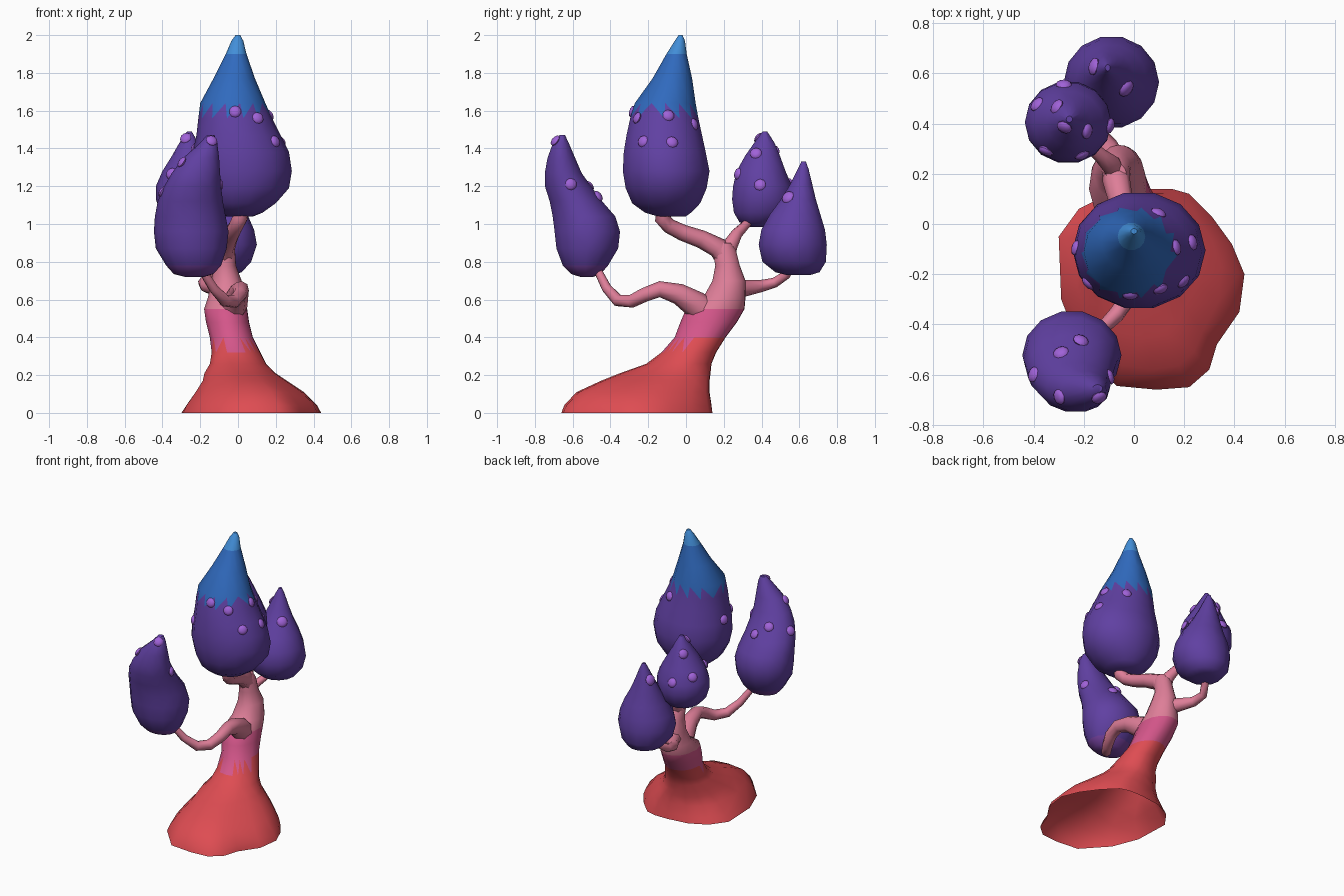
import bpy, bmesh, math
from mathutils import Vector, Matrix
from mathutils.bvhtree import BVHTree


def material(name, *rgb):
    m = bpy.data.materials.new(name)
    m.diffuse_color = [(c / 255 / 12.92 if c < 11 else ((c / 255 + 0.055) / 1.055) ** 2.4) for c in rgb] + [1]
    return m


RED = material("coral red", 222, 76, 82)
ROSE = material("rose", 212, 86, 138)
PINK = material("light pink", 222, 126, 152)
PURPLE = material("purple", 96, 64, 162)
PLUM = material("plum", 118, 66, 160)
LILAC = material("lilac", 160, 98, 216)
BLUE = material("blue", 48, 106, 190)
SKY = material("sky blue", 66, 142, 216)


def finish(name, bm, mats, rule=None, angle=50):
    """Turn a bmesh into a smooth object, colouring faces by their centre."""
    bmesh.ops.triangulate(bm, faces=bm.faces[:])
    bm.normal_update()
    for f in bm.faces:
        f.material_index = rule(f.calc_center_median()) if rule else 0
    me = bpy.data.meshes.new(name)
    bm.to_mesh(me)
    bm.free()
    for m in mats:
        me.materials.append(m)
    ob = bpy.data.objects.new(name, me)
    bpy.context.collection.objects.link(ob)
    bpy.ops.object.select_all(action='DESELECT')
    ob.select_set(True)
    bpy.context.view_layer.objects.active = ob
    bpy.ops.object.shade_smooth_by_angle(angle=math.radians(angle))
    return ob


def skin(rings, cap_start=True, cap_end=True):
    """Bridge a list of equally long point rings."""
    bm = bmesh.new()
    vs = [[bm.verts.new(p) for p in r] for r in rings]
    n = len(vs[0])
    for a, b in zip(vs, vs[1:]):
        for i in range(n):
            j = (i + 1) % n
            bm.faces.new((a[i], a[j], b[j], b[i]))
    if cap_start:
        bm.faces.new(vs[0][::-1])
    if cap_end:
        bm.faces.new(vs[-1])
    return bm


def box_ring(z, x0, x1, y0, y1, shape):
    """Fit a unit outline (-1..1) into a box at height z."""
    return [((x0 + x1) / 2 + u * (x1 - x0) / 2, (y0 + y1) / 2 + v * (y1 - y0) / 2, z) for u, v in shape]


def circle(n):
    return [(math.cos(math.tau * i / n), math.sin(math.tau * i / n)) for i in range(n)]


def tube(name, path):
    """Tapered branch along (x, y, z, radius) points."""
    pts = [Vector(p[:3]) for p in path]
    rings, side = [], Vector((1, 0, 0))
    for i, p in enumerate(pts):
        t = (pts[min(i + 1, len(pts) - 1)] - pts[max(i - 1, 0)]).normalized()
        side = (side - t * side.dot(t)).normalized()
        up = t.cross(side)
        rings.append([p + (side * u + up * v) * path[i][3] for u, v in circle(8)])
    finish(name, skin(rings), [PINK])


def pod(name, levels, spots, mats, rule=None, size=0.032):
    """Drop-shaped pod from (z, x0, x1, y0, y1) levels, with flat bumps on it."""
    ob = finish(name, skin([box_ring(*l, circle(14)) for l in levels]), mats, rule)
    tree = BVHTree.FromPolygons([v.co for v in ob.data.vertices], [p.vertices[:] for p in ob.data.polygons])
    bm = bmesh.new()
    for s in spots:
        loc, nor, _, _ = tree.find_nearest(Vector(s))
        m = Matrix.Translation(loc) @ nor.to_track_quat('Z', 'Y').to_matrix().to_4x4()
        bmesh.ops.create_uvsphere(bm, u_segments=10, v_segments=6, radius=size,
                                  matrix=m @ Matrix.Diagonal((1, 1, 0.5, 1)))
    finish(name + "_spots", bm, [LILAC])


# Root mound and trunk: footprint outline blending into round sections, open below
foot = [(0.44, -0.2), (0.39, -0.08), (0.31, 0.03), (0.22, 0.12), (0.15, 0.14), (0.05, 0.14), (-0.1, 0.12),
        (-0.22, 0.06), (-0.30, -0.05), (-0.29, -0.3), (-0.22, -0.48), (-0.07, -0.645), (0.09, -0.66),
        (0.22, -0.65), (0.3, -0.58), (0.33, -0.48), (0.42, -0.35)]
foot = [((x - 0.07) / 0.37, (y + 0.26) / 0.4) for x, y in foot]
round_ = [Vector(p).normalized() for p in foot]
trunk_levels = [(0, -0.30, 0.44, -0.66, 0.14), (0.04, -0.28, 0.42, -0.645, 0.135),
                (0.11, -0.23, 0.35, -0.58, 0.125), (0.17, -0.19, 0.26, -0.45, 0.125),
                (0.21, -0.18, 0.20, -0.35, 0.13), (0.26, -0.15, 0.15, -0.21, 0.135),
                (0.32, -0.14, 0.12, -0.13, 0.16), (0.40, -0.15, 0.08, -0.06, 0.21),
                (0.48, -0.17, 0.06, -0.03, 0.27), (0.55, -0.18, 0.05, 0.00, 0.31),
                (0.61, -0.16, 0.04, 0.09, 0.315), (0.70, -0.14, 0.02, 0.14, 0.315),
                (0.78, -0.13, -0.01, 0.155, 0.285), (0.86, -0.125, -0.015, 0.14, 0.265),
                (0.90, -0.10, -0.03, 0.15, 0.24)]
sections = []
for i, lv in enumerate(trunk_levels):
    k = min(1, i / 6)
    sections.append(box_ring(*lv, [Vector(a).lerp(b, k) for a, b in zip(foot, round_)]))
finish("root_and_trunk", skin(sections, cap_start=False), [RED, ROSE, PINK],
       lambda c: 0 if c.z < 0.38 + 0.2 * (c.y - 0.07) else 1 if c.z < 0.55 else 2, 60)

# Branches
tube("crown_branch", [(-0.07, 0.22, 0.80, 0.055), (-0.07, 0.17, 0.875, 0.055), (-0.05, 0.08, 0.92, 0.048),
                      (-0.03, -0.02, 0.955, 0.043), (-0.01, -0.09, 0.99, 0.04), (0.01, -0.125, 1.03, 0.042),
                      (0.02, -0.12, 1.08, 0.04)])
tube("front_branch", [(-0.05, 0.12, 0.52, 0.08), (-0.02, 0.05, 0.575, 0.072), (0.0, -0.04, 0.63, 0.056),
                      (0.015, -0.14, 0.655, 0.043), (0.01, -0.22, 0.625, 0.038), (-0.02, -0.29, 0.59, 0.035),
                      (-0.07, -0.36, 0.595, 0.033), (-0.13, -0.42, 0.66, 0.026), (-0.18, -0.46, 0.74, 0.022),
                      (-0.21, -0.49, 0.80, 0.02)])
tube("left_branch", [(-0.07, 0.20, 0.80, 0.05), (-0.09, 0.235, 0.89, 0.04), (-0.13, 0.27, 0.95, 0.03),
                     (-0.19, 0.32, 1.0, 0.023), (-0.24, 0.36, 1.04, 0.02)])
tube("back_branch", [(-0.07, 0.22, 0.66, 0.06), (-0.11, 0.31, 0.66, 0.045), (-0.17, 0.39, 0.67, 0.033),
                     (-0.185, 0.47, 0.69, 0.027), (-0.15, 0.53, 0.73, 0.024), (-0.12, 0.56, 0.79, 0.02)])

# Crown pod with a blue cap and pale tip
pod("crown_pod",
    [(1.04, -0.06, 0.08, -0.15, 0.0), (1.06, -0.12, 0.13, -0.22, 0.03), (1.11, -0.18, 0.20, -0.29, 0.08),
     (1.19, -0.225, 0.27, -0.325, 0.115), (1.28, -0.245, 0.285, -0.34, 0.13), (1.38, -0.24, 0.27, -0.335, 0.11),
     (1.47, -0.22, 0.225, -0.32, 0.09), (1.56, -0.21, 0.18, -0.30, 0.07), (1.64, -0.20, 0.145, -0.275, 0.055),
     (1.77, -0.13, 0.09, -0.18, 0.035), (1.90, -0.065, 0.045, -0.105, 0.005), (1.97, -0.035, 0.028, -0.06, -0.005),
     (2.0, -0.012, 0.012, -0.04, -0.018)],
    [(-0.015, -0.30, 1.60), (0.115, -0.28, 1.57), (0.22, -0.25, 1.45), (0.18, -0.09, 1.58), (0.245, -0.07, 1.44),
     (0.10, 0.05, 1.53), (-0.25, -0.09, 1.40), (-0.22, -0.27, 1.42)],
    [PURPLE, BLUE, SKY], lambda c: 0 if c.z < 1.60 else 1 if c.z < 1.91 else 2)

# Front pod, leaning forward, with a plum underside
pod("front_pod",
    [(0.72, -0.28, -0.18, -0.56, -0.49), (0.735, -0.34, -0.13, -0.61, -0.45), (0.78, -0.38, -0.09, -0.655, -0.41),
     (0.87, -0.435, -0.06, -0.69, -0.355), (0.96, -0.445, -0.05, -0.70, -0.345), (1.04, -0.44, -0.065, -0.71, -0.37),
     (1.12, -0.425, -0.08, -0.725, -0.44), (1.20, -0.39, -0.09, -0.75, -0.50), (1.27, -0.35, -0.095, -0.75, -0.55),
     (1.35, -0.29, -0.10, -0.735, -0.585), (1.43, -0.20, -0.11, -0.705, -0.62), (1.47, -0.165, -0.125, -0.67, -0.64)],
    [(-0.14, -0.69, 1.44), (-0.10, -0.61, 1.21), (-0.30, -0.69, 1.33), (-0.40, -0.60, 1.17), (-0.21, -0.42, 1.18),
     (-0.30, -0.49, 1.22)],
    [PURPLE, PLUM], lambda c: 1 if c.z < 0.768 else 0)

# Left pod
pod("left_pod",
    [(0.985, -0.29, -0.20, 0.34, 0.42), (1.01, -0.36, -0.15, 0.28, 0.50), (1.06, -0.41, -0.11, 0.25, 0.55),
     (1.13, -0.435, -0.09, 0.24, 0.57), (1.20, -0.435, -0.09, 0.245, 0.565), (1.28, -0.40, -0.12, 0.265, 0.53),
     (1.36, -0.35, -0.17, 0.31, 0.50), (1.43, -0.31, -0.21, 0.36, 0.47), (1.49, -0.27, -0.245, 0.405, 0.43)],
    [(-0.28, 0.38, 1.46), (-0.18, 0.365, 1.38), (-0.09, 0.39, 1.21), (-0.20, 0.26, 1.27), (-0.36, 0.28, 1.27),
     (-0.39, 0.48, 1.25), (-0.31, 0.47, 1.39), (-0.28, 0.575, 1.22)], [PURPLE])

# Back pod
pod("back_pod",
    [(0.73, -0.15, -0.03, 0.53, 0.66), (0.745, -0.21, 0.02, 0.47, 0.71), (0.80, -0.26, 0.07, 0.40, 0.745),
     (0.89, -0.28, 0.10, 0.38, 0.75), (0.97, -0.265, 0.085, 0.395, 0.74), (1.05, -0.23, 0.05, 0.44, 0.715),
     (1.13, -0.20, 0.0, 0.50, 0.69), (1.21, -0.17, -0.04, 0.55, 0.67), (1.29, -0.135, -0.075, 0.59, 0.65),
     (1.33, -0.115, -0.095, 0.61, 0.635)],
    [(-0.17, 0.63, 1.23), (-0.02, 0.53, 1.15)], [PURPLE], size=0.036)
